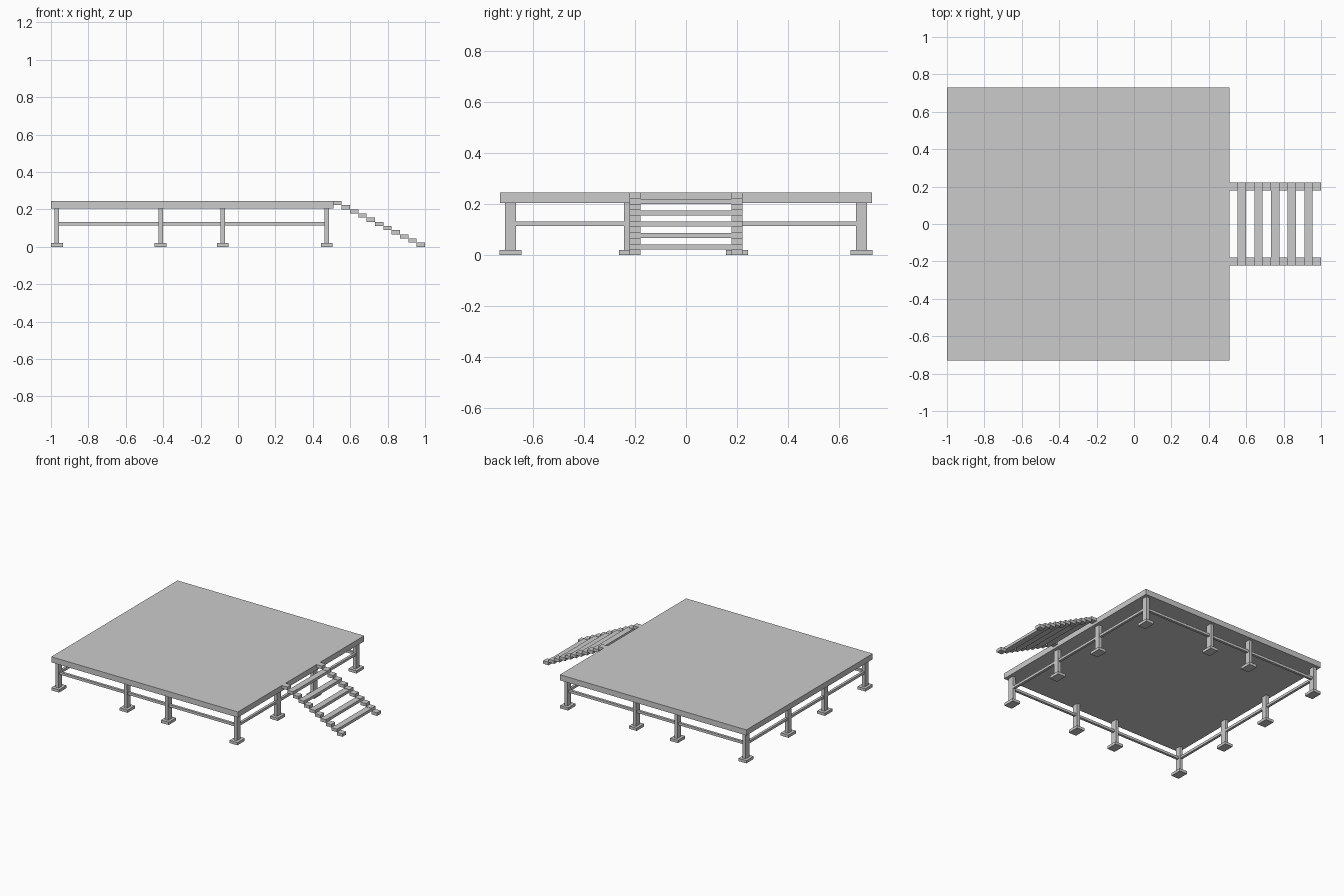
import bpy

if "Cube" in bpy.data.objects:
    bpy.data.objects.remove(bpy.data.objects["Cube"])


def box(name, x, y, z):
    """Axis-aligned box from (min, max) pairs."""
    bpy.ops.mesh.primitive_cube_add(
        size=1, location=[(a + b) / 2 for a, b in (x, y, z)])
    ob = bpy.context.object
    ob.name = name
    ob.scale = [b - a for a, b in (x, y, z)]
    bpy.ops.object.transform_apply(location=False, rotation=False, scale=True)
    return ob


def around(c, width):
    return (c - width / 2, c + width / 2)


# Deck slab
DECK_Z = 0.204
TOP = 0.245
EDGE = 0.51
box("deck", (-1, EDGE), (-0.73, 0.73), (DECK_Z, TOP))

# Posts with footings around the perimeter
XS = (-0.968, -0.414, -0.081, 0.475)
YS = (-0.688, -0.221, 0.2, 0.688)
for i, x in enumerate(XS):
    for j, y in enumerate(YS):
        if i in (0, 3) or j in (0, 3):
            box(f"post_{i}_{j}", around(x, 0.024), around(y, 0.043), (0.02, DECK_Z))
            box(f"footing_{i}_{j}", around(x, 0.063), around(y, 0.085), (0, 0.02))

# Rails joining the posts
RAIL = 0.018
RAIL_Z = around(0.123, RAIL)
for side, y in (("front", YS[0]), ("back", YS[3])):
    box(f"{side}_rail", (XS[0], XS[3]), around(y, RAIL), RAIL_Z)
for side, x in (("left", XS[0]), ("right", XS[3])):
    box(f"{side}_rail", around(x, RAIL), (YS[0], YS[3]), RAIL_Z)

# Stairs: stepped stringer blocks, with a tread on every second block
STEPS = 11
run = (1 - EDGE) / STEPS
rise = TOP / STEPS
for k in range(STEPS):
    xr = (EDGE + k * run, EDGE + (k + 1) * run)
    zr = (TOP - (k + 1) * rise, TOP - k * rise)
    for side, y in (("front", -0.2), ("back", 0.2)):
        box(f"{side}_stringer_block_{k}", xr, around(y, 0.044), zr)
    if k % 2 == 1:
        box(f"tread_{k}", xr, (-0.178, 0.178), (zr[0], zr[0] + 0.02))
